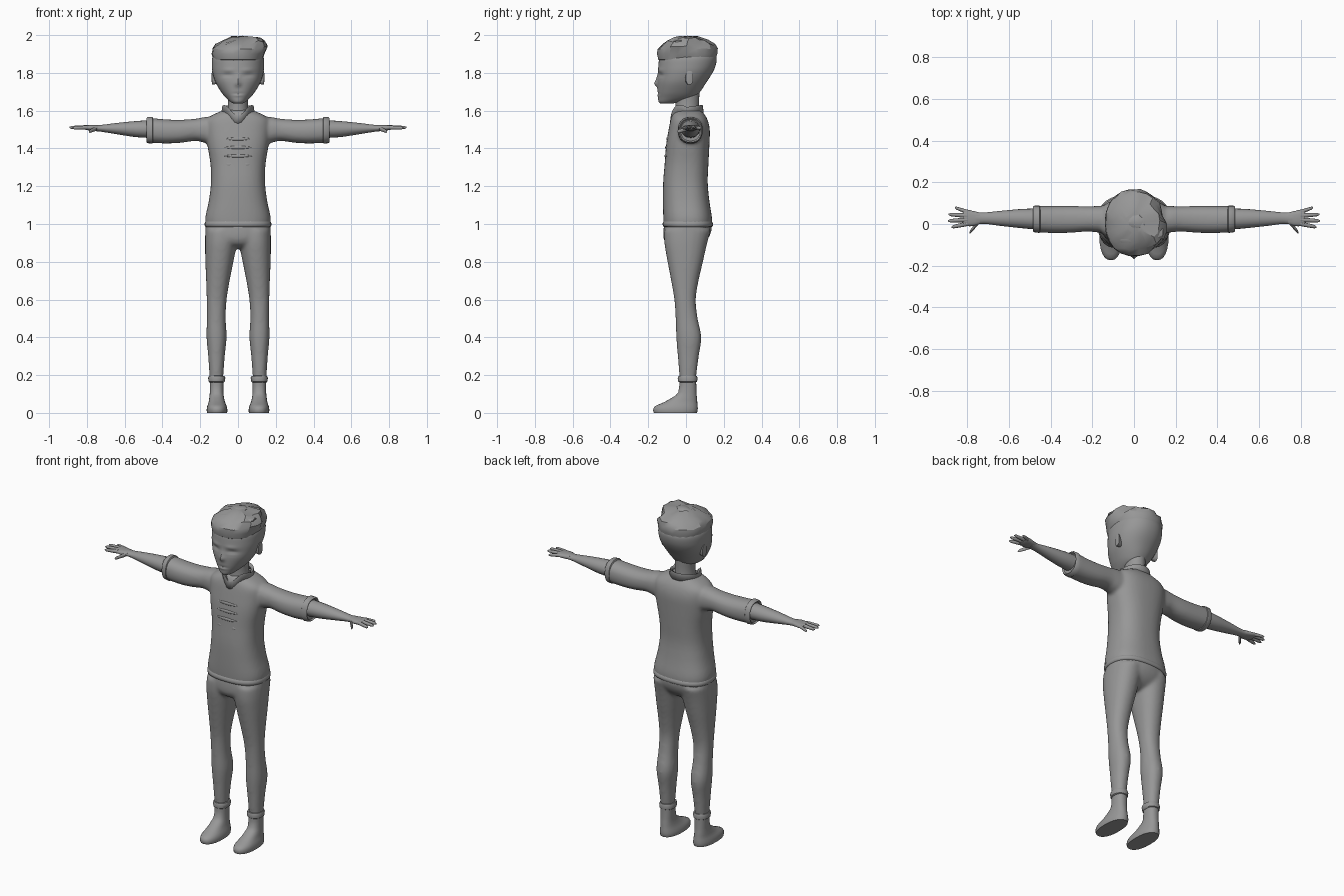
import bpy, bmesh, math, random
from math import sin, cos, pi, exp
from mathutils import Vector

random.seed(4)
GREY = bpy.data.materials.new("plain grey")
GREY.diffuse_color = (0.31, 0.31, 0.31, 1)


def select(obs):
    bpy.ops.object.select_all(action='DESELECT')
    for ob in obs:
        ob.select_set(True)
    bpy.context.view_layer.objects.active = obs[0]


def finish(name, bm, mirror=False, angle=45):
    bmesh.ops.recalc_face_normals(bm, faces=bm.faces)
    me = bpy.data.meshes.new(name)
    bm.to_mesh(me)
    bm.free()
    me.materials.append(GREY)
    ob = bpy.data.objects.new(name, me)
    bpy.context.collection.objects.link(ob)
    select([ob])
    bpy.ops.object.shade_smooth_by_angle(angle=math.radians(angle))
    if mirror:
        ob.modifiers.new("mirror", 'MIRROR')
    return ob


def blend(name, obs, smooth):
    """Fuse overlapping parts into one softly blended surface."""
    select(obs)
    bpy.ops.object.convert(target='MESH')
    bpy.ops.object.join()
    ob = bpy.context.view_layer.objects.active
    ob.name = name
    remesh = ob.modifiers.new("fuse", 'REMESH')
    remesh.mode = 'VOXEL'
    remesh.voxel_size = .009
    remesh.use_smooth_shade = True
    soft = ob.modifiers.new("soften", 'SMOOTH')
    soft.factor, soft.iterations = .5, smooth
    return ob


def smooth_rings(rings, sub):
    """Catmull-Rom interpolation between cross-sections."""
    out = []
    for i in range(len(rings) - 1):
        p0, p1, p2, p3 = (rings[max(i - 1, 0)], rings[i], rings[i + 1],
                          rings[min(i + 2, len(rings) - 1)])
        for k in range(sub):
            t = k / sub
            out.append([0.5 * (2 * b + (c - a) * t + (2 * a - 5 * b + 4 * c - d) * t * t
                               + (3 * b - a - 3 * c + d) * t ** 3)
                        for a, b, c, d in zip(p0, p1, p2, p3)])
    return out + [list(rings[-1])]


def loft(name, rings, axis='z', segs=24, sub=1, power=2.0, mirror=False, warp=None, angle=45):
    """rings: (position, u_min, u_max, v_min, v_max) along the axis."""
    bm = bmesh.new()
    loops = []
    for t, u0, u1, v0, v1 in smooth_rings(rings, sub):
        loop = []
        for i in range(segs):
            c, s = cos(2 * pi * i / segs), sin(2 * pi * i / segs)
            u = (u0 + u1) / 2 + (u1 - u0) / 2 * math.copysign(abs(c) ** (2 / power), c)
            v = (v0 + v1) / 2 + (v1 - v0) / 2 * math.copysign(abs(s) ** (2 / power), s)
            p = Vector((u, v, t) if axis == 'z' else (t, u, v))
            loop.append(bm.verts.new(warp(p) if warp else p))
        loops.append(loop)
    for a, b in zip(loops, loops[1:]):
        for i in range(segs):
            j = (i + 1) % segs
            bm.faces.new((a[i], a[j], b[j], b[i]))
    bm.faces.new(loops[0])
    bm.faces.new(loops[-1])
    return finish(name, bm, mirror, angle)


# Jumper: body and sleeves blended together
body = loft("jumper_body", [
    (0.97, -.168, .168, -.115, .135), (1.03, -.174, .174, -.12, .138),
    (1.12, -.155, .155, -.122, .124), (1.22, -.143, .143, -.121, .115),
    (1.32, -.146, .146, -.113, .119), (1.42, -.163, .163, -.105, .124),
    (1.50, -.172, .172, -.092, .126), (1.55, -.168, .168, -.082, .115),
    (1.58, -.13, .13, -.072, .098), (1.603, -.075, .075, -.058, .078)],
    segs=40, sub=3, power=2.5)
sleeve = loft("sleeve", [
    (.08, -.035, .09, 1.42, 1.56), (.17, -.041, .087, 1.428, 1.567),
    (.22, -.036, .085, 1.44, 1.558), (.30, -.042, .087, 1.43, 1.552),
    (.38, -.044, .087, 1.426, 1.554), (.47, -.04, .087, 1.43, 1.562)],
    axis='x', sub=3, power=2.3, mirror=True)
blend("jumper", [body, sleeve], 8)
loft("jumper_hem", [(.983, -.166, .166, -.11, .13), (.988, -.175, .175, -.121, .141),
                    (1.004, -.177, .177, -.124, .143), (1.02, -.168, .168, -.115, .132)],
     segs=40, sub=2, power=2.5)
loft("sleeve_cuff", [(.448, -.036, .082, 1.434, 1.558), (.453, -.043, .088, 1.425, 1.567),
                     (.478, -.04, .088, 1.428, 1.566), (.484, -.035, .083, 1.433, 1.56),
                     (.476, -.028, .076, 1.44, 1.553)], axis='x', power=2.3, mirror=True)

# Soft raised ribs across the chest
for n, (z, x0, x1) in enumerate([(1.45, -.075, .075), (1.405, -.08, .08),
                                 (1.36, -.075, .075), (1.315, -.07, -.025), (1.315, .025, .07)]):
    front = -.110 if z < 1.38 else -.107 + (z - 1.40) * .13
    rib = []
    for k in range(9):
        x = x0 + (x1 - x0) * k / 8
        y = .01 + (front - .01) * (1 - (abs(x) / .158) ** 2.5) ** .4
        e = sin(pi * k / 8)
        rib.append((x, y - .004 * e, y + .006, z - .002 - .007 * e, z + .002 + .007 * e))
    loft(f"chest_rib_{n + 1}", rib, axis='x', segs=12)

# Forearm, palm, fingers and thumb
loft("forearm", [(.45, -.028, .075, 1.455, 1.55), (.54, -.02, .072, 1.46, 1.545),
                 (.64, -.009, .063, 1.475, 1.535), (.72, .001, .055, 1.488, 1.525),
                 (.76, -.004, .058, 1.492, 1.524)], axis='x', segs=20, sub=3, mirror=True)
loft("palm", [(.74, .0, .055, 1.494, 1.523), (.77, -.010, .062, 1.494, 1.524),
              (.805, -.010, .070, 1.498, 1.523), (.82, -.004, .066, 1.503, 1.52)],
     axis='x', segs=16, sub=2, power=2.5, mirror=True)
for n, (xa, ya, za, xb, yb, zb, r) in enumerate([
        (.80, .058, 1.511, .860, .079, 1.506, .009), (.80, .040, 1.513, .890, .046, 1.511, .010),
        (.80, .020, 1.513, .893, .015, 1.511, .010), (.80, .001, 1.511, .876, -.015, 1.508, .010),
        (.748, .008, 1.506, .790, -.043, 1.488, .011)]):
    rows = []
    for t, k in ((0, 1.1), (.3, 1.05), (.6, .95), (.88, .8), (1, .3)):
        x, y, z = (a + (b - a) * t for a, b in ((xa, xb), (ya, yb), (za, zb)))
        rows.append((x, y - r * k, y + r * k, z - r * k, z + r * k))
    loft("thumb" if n == 4 else f"finger_{n + 1}", rows, axis='x', segs=10, mirror=True)

# Trousers: seat and legs blended together
seat = loft("trouser_seat", [
    (.872, -.04, .04, -.06, .05), (.89, -.10, .10, -.10, .085),
    (.92, -.157, .157, -.118, .115), (.96, -.172, .172, -.12, .134),
    (1.0, -.170, .170, -.115, .136), (1.015, -.165, .165, -.11, .13)], segs=36, sub=3, power=2.3)
leg = loft("trouser_leg", [
    (.97, .0, .173, -.115, .132), (.90, .005, .175, -.115, .113),
    (.80, .024, .173, -.098, .09), (.70, .044, .169, -.079, .067),
    (.60, .060, .166, -.062, .052), (.50, .065, .165, -.055, .062),
    (.40, .060, .167, -.052, .082), (.30, .070, .158, -.044, .068),
    (.16, .080, .149, -.032, .05)], sub=3, power=2.2, mirror=True)
blend("trousers", [seat, leg], 10)

# Boots with folded cuffs
loft("boot", [(.0, .058, .164, -.17, .058), (.015, .056, .166, -.174, .062),
              (.035, .06, .163, -.165, .062), (.055, .068, .156, -.12, .06),
              (.08, .074, .152, -.075, .058), (.11, .077, .149, -.04, .055),
              (.18, .076, .15, -.035, .054)], sub=2, power=2.3, mirror=True)
loft("boot_cuff", [(.160, .078, .148, -.032, .05), (.166, .070, .156, -.041, .059),
                   (.185, .067, .158, -.044, .061), (.196, .071, .154, -.04, .057),
                   (.197, .084, .145, -.03, .046)], power=2.2, mirror=True)

# Neck
loft("neck", [(1.56, -.065, .065, -.06, .075), (1.62, -.053, .053, -.055, .068),
              (1.70, -.055, .055, -.06, .072)], sub=2)

# Open collar, dipping to a V at the front
bm = bmesh.new()
rows = [[], [], []]
for i in range(32):
    a = 2 * pi * i / 32
    c, s = cos(a), sin(a)
    v = exp(-(c / .4) ** 2) if s < 0 else 0
    peak = .018 * exp(-((abs(c) - .8) / .25) ** 2) if s < 0 else 0
    top = 1.619 + .012 * s + peak - .034 * v
    for row, r, z in zip(rows, (.09, .084, .068), (top - .042, top, top - .01)):
        row.append(bm.verts.new((r * c, .004 + r * s, z)))
for a, b in zip(rows, rows[1:]):
    for i in range(32):
        j = (i + 1) % 32
        bm.faces.new((a[i], a[j], b[j], b[i]))
collar = finish("collar", bm)
collar.modifiers.new("thickness", 'SOLIDIFY').thickness = .008


# Head, with eye sockets, nose, brow and mouth pressed into the face
def face(p):
    if p.y < -.03:
        def g(x, z, sx, sz):
            return exp(-((abs(p.x) - x) / sx) ** 2 - ((p.z - z) / sz) ** 2)
        p.y += (.010 * g(.055, 1.785, .03, .014) - .005 * g(.055, 1.777, .025, .006)
                - .014 * g(0, 1.742, .014, .014) - .008 * g(0, 1.765, .011, .025)
                - .004 * g(.05, 1.815, .03, .01)
                + .004 * g(0, 1.690, .028, .005) - .003 * g(0, 1.680, .02, .006))
    return p


loft("head", [(1.638, -.025, .025, -.135, -.07), (1.648, -.042, .042, -.145, -.02),
              (1.67, -.066, .066, -.148, .045), (1.70, -.09, .09, -.15, .075),
              (1.75, -.119, .119, -.151, .108), (1.80, -.134, .134, -.148, .14),
              (1.84, -.138, .138, -.146, .157), (1.88, -.136, .136, -.14, .162),
              (1.91, -.12, .12, -.12, .15)],
     segs=72, sub=6, power=2.15, warp=face)

# Ears
loft("ear", [(.105, .0, .03, 1.742, 1.80), (.128, -.004, .036, 1.738, 1.81),
             (.137, .0, .038, 1.738, 1.812), (.139, .008, .03, 1.752, 1.80)],
     axis='x', segs=14, power=2.6, mirror=True)


# Hair: faceted shell overhanging the forehead, merging into the skull behind
def hair_shape(p):
    drop = min(1, max(0, (p.y + .10) / .10))
    if p.z < 1.89:
        p.x *= 1 - .09 * drop
        p.y *= 1 - .10 * drop
        p.z -= .03 * drop
    elif p.z > 1.91:
        if p.z < 1.975 and p.x > .07 and -.11 < p.y < .05:
            p.x += .022
            p.z += .016
        p += Vector((random.uniform(-.006, .006), random.uniform(-.006, .006),
                     random.uniform(-.006, .004)))
    return p


loft("hair", [(1.862, -.127, .127, -.136, .152), (1.870, -.135, .135, -.148, .163),
              (1.90, -.14, .14, -.155, .167), (1.928, -.139, .139, -.152, .166),
              (1.952, -.118, .126, -.125, .15), (1.972, -.085, .105, -.09, .115),
              (1.992, -.04, .05, -.045, .06)],
     segs=22, power=2.2, warp=hair_shape, angle=30)

# Swept locks lying over the crown
for n, (x0, x1, y, w, z0, z1, h) in enumerate([
        (.02, .138, -.04, .045, 1.968, 1.968, .014),
        (-.10, .02, -.06, .04, 1.945, 1.972, .012), (-.04, .05, .01, .04, 1.982, 1.986, .012)]):
    rows = []
    for t, k in ((0, .1), (.35, .8), (.7, 1), (1, .4)):
        z = z0 + (z1 - z0) * t
        rows.append((x0 + (x1 - x0) * t, y - w * k, y + w * k, z - h * k, z + h * k))
    loft(f"hair_lock_{n + 1}", rows, axis='x', segs=8, angle=30)
